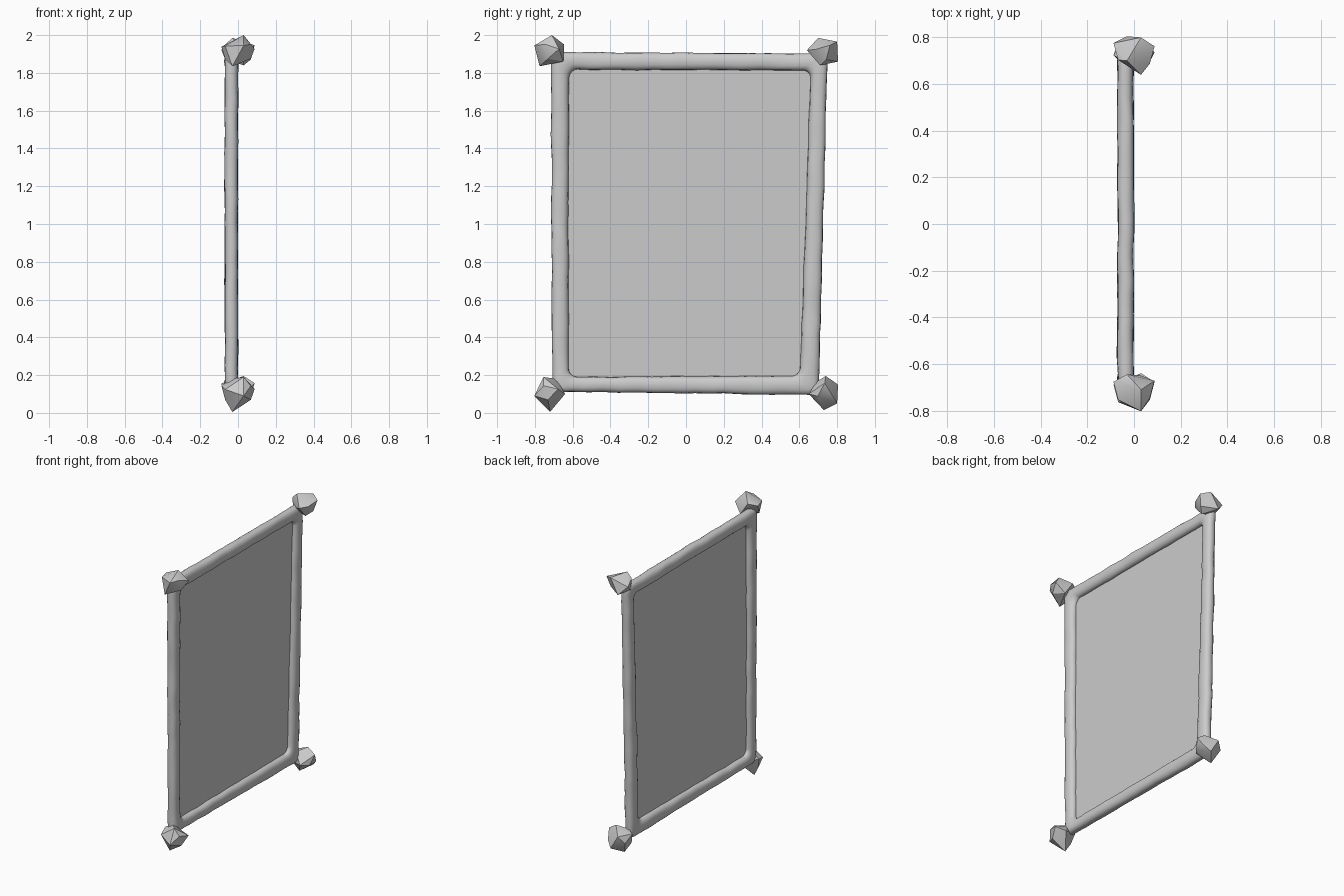
import bpy, bmesh, math, random
from mathutils import Vector, noise

if "Cube" in bpy.data.objects:
    bpy.data.objects.remove(bpy.data.objects["Cube"])

FX = -0.036            # depth of the frame's centre plane
HALF = 0.035           # half thickness of the frame


def finish(name, bm, angle):
    bmesh.ops.recalc_face_normals(bm, faces=bm.faces)
    me = bpy.data.meshes.new(name)
    bm.to_mesh(me)
    bm.free()
    ob = bpy.data.objects.new(name, me)
    bpy.context.collection.objects.link(ob)
    bpy.ops.object.select_all(action='DESELECT')
    ob.select_set(True)
    bpy.context.view_layer.objects.active = ob
    bpy.ops.object.shade_smooth_by_angle(angle=math.radians(angle))
    return ob


def rounded_loop(corners, radius, arc=6, side=26):
    """Closed (y, z) loop with rounded corners, evenly split sides."""
    arcs = []
    n = len(corners)
    for i, c in enumerate(corners):
        c = Vector(c)
        a = c + (Vector(corners[i - 1]) - c).normalized() * radius
        b = c + (Vector(corners[(i + 1) % n]) - c).normalized() * radius
        pts = []
        for k in range(arc + 1):
            # circular arc approximated in the corner's own axes
            t = k / arc * math.pi / 2
            pts.append(c + (a - c) * (1 - math.sin(t)) + (b - c) * (1 - math.cos(t)))
        arcs.append(pts)
    loop = []
    for i, pts in enumerate(arcs):
        loop += pts
        nxt = arcs[(i + 1) % n][0]
        loop += [pts[-1].lerp(nxt, k / side) for k in range(1, side)]
    return loop


# Slightly crooked frame, counter-clockwise corners in (y, z)
outer = [(-0.708, 0.112), (0.703, 0.095), (0.75, 1.902), (-0.716, 1.91)]
inner = [(-0.621, 0.190), (0.605, 0.196), (0.660, 1.814), (-0.621, 1.816)]
out_loop = rounded_loop(outer, 0.045)
in_loop = rounded_loop(inner, 0.045)

# Frame: rounded section swept between the inner and outer loops
bm = bmesh.new()
SEC = 16
rings = []
for o, i in zip(out_loop, in_loop):
    mid, half = (o + i) / 2, (o - i) / 2
    ring = []
    for k in range(SEC):
        t = 2 * math.pi * k / SEC
        c, s = math.cos(t), math.sin(t)
        c = math.copysign(abs(c) ** 0.85, c)
        s = math.copysign(abs(s) ** 0.85, s)
        p = mid + half * c
        v = Vector((FX + HALF * s, p.x, p.y))
        v += noise.noise_vector(v * 9) * 0.005
        ring.append(bm.verts.new(v))
    rings.append(ring)
for j, r in enumerate(rings):
    q = rings[(j + 1) % len(rings)]
    for k in range(SEC):
        m = (k + 1) % SEC
        bm.faces.new((r[k], r[m], q[m], q[k]))
finish("frame", bm, 60)

# Flat panel filling the frame, edges buried in the bars
bm = bmesh.new()
bm.faces.new([bm.verts.new((FX, *(Vector(a) + Vector(b)) / 2))
              for a, b in zip(outer, inner)])
finish("panel", bm, 30)

# Corner stones: outline in (y, z), faceted hull with front and back points
stones = {
    "stone_top_left": [(-0.71, 2.0), (-0.645, 1.95), (-0.65, 1.86),
                       (-0.775, 1.835), (-0.803, 1.945)],
    "stone_bottom_left": [(-0.803, 0.09), (-0.72, 0.005), (-0.64, 0.10),
                          (-0.685, 0.18), (-0.755, 0.19)],
    "stone_top_right": [(0.64, 1.92), (0.70, 1.985), (0.80, 1.965),
                        (0.805, 1.86), (0.71, 1.84)],
    "stone_bottom_right": [(0.65, 0.10), (0.73, 0.015), (0.80, 0.05),
                           (0.805, 0.15), (0.74, 0.195), (0.69, 0.165)],
}
random.seed(4)
for name, outline in stones.items():
    bm = bmesh.new()
    cen = sum((Vector(p) for p in outline), Vector((0, 0))) / len(outline)
    for k, p in enumerate(outline):
        bm.verts.new((0.03 * (-1) ** k, *p))
    for sx in (-1, 1):
        a0 = random.uniform(0, 2)
        for k in range(3):
            a = a0 + k * 2 * math.pi / 3
            depth = 0.088 if k == 0 else 0.068
            bm.verts.new((sx * depth, cen.x + 0.045 * math.cos(a),
                          cen.y + 0.045 * math.sin(a)))
    res = bmesh.ops.convex_hull(bm, input=bm.verts)
    loose = [v for v in bm.verts if not v.link_faces]
    bmesh.ops.delete(bm, geom=loose, context='VERTS')
    finish(name, bm, 32)
